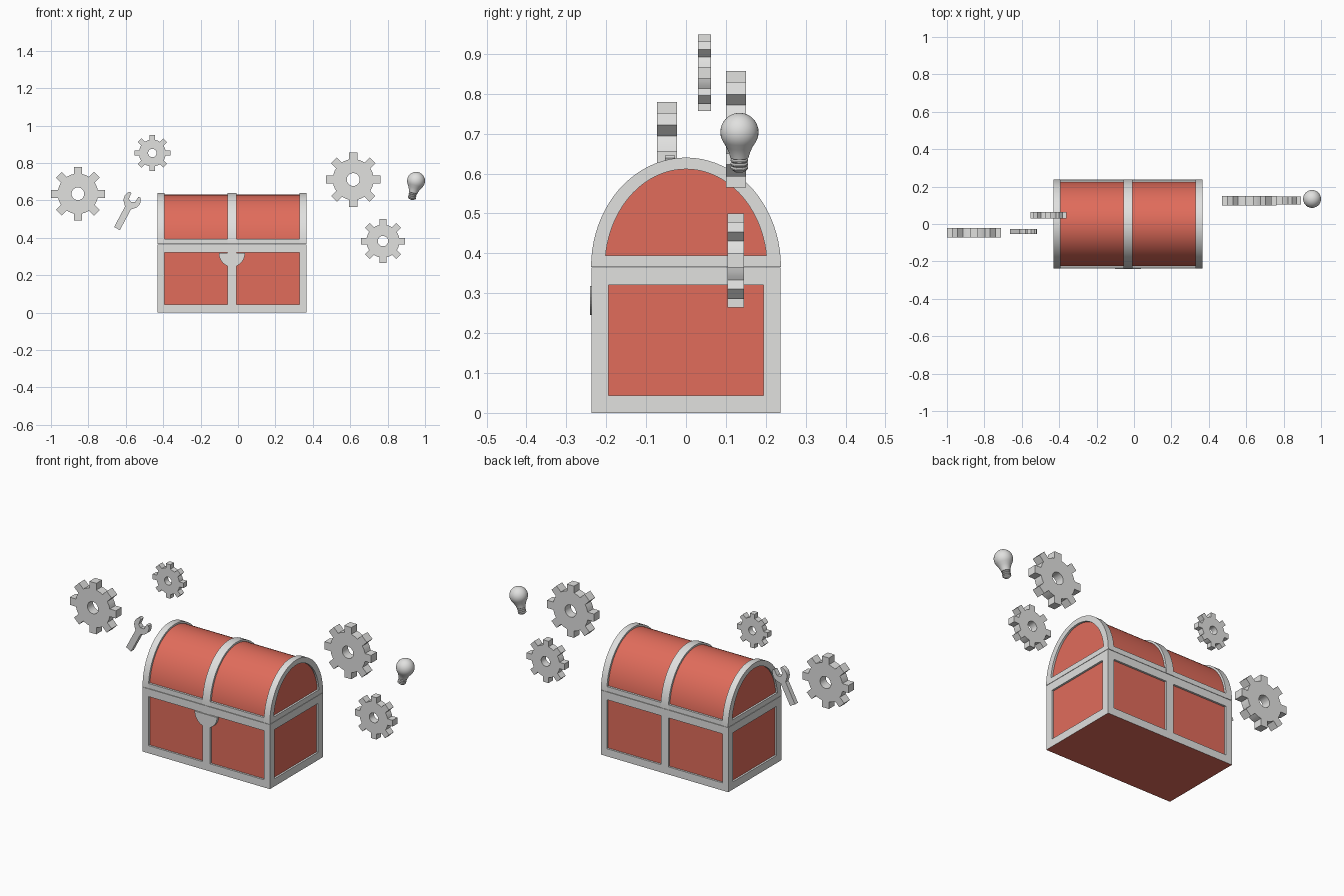
import bpy, bmesh, math
from mathutils import Matrix, Vector

if "Cube" in bpy.data.objects:
    bpy.data.objects.remove(bpy.data.objects["Cube"])


def material(name, rgb):
    m = bpy.data.materials.new(name)
    m.diffuse_color = (*rgb, 1)
    m.use_nodes = True
    m.node_tree.nodes["Principled BSDF"].inputs["Base Color"].default_value = m.diffuse_color
    return m


RED = material("coral_red", (0.75, 0.15, 0.105))
GREY = material("light_grey", (0.75, 0.75, 0.74))


def finish(name, bm, mat, smooth=False):
    bmesh.ops.recalc_face_normals(bm, faces=bm.faces[:])
    me = bpy.data.meshes.new(name)
    bm.to_mesh(me)
    bm.free()
    me.materials.append(mat)
    ob = bpy.data.objects.new(name, me)
    bpy.context.collection.objects.link(ob)
    if smooth:
        bpy.ops.object.select_all(action='DESELECT')
        ob.select_set(True)
        bpy.context.view_layer.objects.active = ob
        bpy.ops.object.shade_smooth_by_angle(angle=math.radians(35))
    return ob


def box(name, x, y, z, mat):
    bm = bmesh.new()
    bmesh.ops.create_cube(bm, size=1)
    for v in bm.verts:
        v.co = [(r[0] + r[1]) / 2 + c * (r[1] - r[0]) for c, r in zip(v.co, (x, y, z))]
    return finish(name, bm, mat)


def prism(name, pts, to3d, d0, d1, mat, smooth=False):
    """Extrude a flat outline from depth d0 to d1."""
    bm = bmesh.new()
    a = [bm.verts.new(to3d(p, d0)) for p in pts]
    b = [bm.verts.new(to3d(p, d1)) for p in pts]
    bm.faces.new(a)
    bm.faces.new(b[::-1])
    for i in range(len(pts)):
        j = (i + 1) % len(pts)
        bm.faces.new((a[i], a[j], b[j], b[i]))
    return finish(name, bm, mat, smooth)


def along_x(p, d):
    return (d, p[0], p[1])


def along_y(p, d):
    return (p[0], d, p[1])


def arc(a, b, z, n=40):
    return [(a * math.cos(math.pi * i / n), z + b * math.sin(math.pi * i / n)) for i in range(n + 1)]


# Chest dimensions
X0, X1, Y, XM = -0.43, 0.365, 0.237, -0.0325
INSET = 0.011
SPLIT, LID = 0.364, 0.366

# Chest base: red core, rails and posts
box("base_panels", (X0 + INSET, X1 - INSET), (-Y + INSET, Y - INSET), (0.03, 0.33), RED)
foot = box("bottom_rail", (X0, X1), (-Y, Y), (0, 0.043), GREY)
foot.data.materials.append(RED)
for f in foot.data.polygons:          # underside is red
    if f.normal.z < -0.5:
        f.material_index = 1
box("base_top_rail", (X0, X1), (-Y, Y), (0.32, SPLIT), GREY)
for sx, xr in (("left", (X0, X0 + 0.037)), ("right", (X1 - 0.037, X1))):
    for sy, yr in (("front", (-Y, -Y + 0.043)), ("back", (Y - 0.043, Y))):
        box(f"{sy}_{sx}_post", xr, yr, (0.043, 0.32), GREY)
for sy, yr in (("front", (-Y, -Y + 0.03)), ("back", (Y - 0.03, Y))):
    box(f"{sy}_middle_post", (XM - 0.024, XM + 0.024), yr, (0.043, 0.32), GREY)

# Half-round latch plate
latch = [(XM + 0.07 * math.cos(t), 0.318 + 0.073 * math.sin(t))
         for t in [math.pi + math.pi * i / 24 for i in range(25)]]
prism("latch_plate", latch, along_y, -Y - 0.004, -Y + 0.02, GREY)

# Domed lid: red barrel, rail and three hoops
prism("lid_barrel", arc(Y - INSET, 0.264, LID), along_x, X0 + INSET, X1 - INSET, RED, True)
box("lid_rail", (X0, X1), (-Y + 0.0005, Y - 0.0005), (LID, 0.394), GREY)
hoop = arc(Y + 0.001, 0.274, LID) + arc(0.203, 0.245, LID)[::-1]
for n, a, b in (("left", X0, X0 + 0.037), ("middle", XM - 0.024, XM + 0.024), ("right", X1 - 0.037, X1)):
    prism(f"{n}_lid_hoop", hoop, along_x, a, b, GREY, True)


# Floating gears with eight square teeth and a round hole
def gear(name, cx, cz, R, y0, y1):
    root, w, hole = 0.75 * R, 0.15 * R, 0.235 * R
    outer = []
    for k in range(8):
        base = k * math.pi / 4
        rr = math.sqrt(root ** 2 - w ** 2)
        half = math.atan2(w, rr)
        local = [(rr, -w), (R, -w), (R, w), (rr, w)]
        for s in (1, 2):
            t = half + (math.pi / 4 - 2 * half) * s / 3
            local.append((root * math.cos(t), root * math.sin(t)))
        c, s = math.cos(base), math.sin(base)
        outer += [(x * c - z * s, x * s + z * c) for x, z in local]
    inner = []
    for x, z in outer:
        r = math.hypot(x, z)
        inner.append((x / r * hole, z / r * hole))
    bm = bmesh.new()
    loops = [[bm.verts.new((cx + x, y, cz + z)) for x, z in pts]
             for pts, y in ((outer, y0), (outer, y1), (inner, y1), (inner, y0))]
    n = len(outer)
    for k in range(4):
        p, q = loops[k], loops[(k + 1) % 4]
        for i in range(n):
            j = (i + 1) % n
            bm.faces.new((p[i], p[j], q[j], q[i]))
    finish(name, bm, GREY, True)


gear("far_left_gear", -0.856, 0.635, 0.144, -0.073, -0.022)
gear("upper_left_gear", -0.458, 0.853, 0.096, 0.03, 0.063)
gear("upper_right_gear", 0.616, 0.711, 0.146, 0.10, 0.151)
gear("lower_right_gear", 0.775, 0.382, 0.118, 0.104, 0.146)

# Open-ended wrench: u runs along the handle, v across it
head = [(0.173 + 0.046 * math.cos(math.radians(t)), 0.046 * math.sin(math.radians(t)))
        for t in range(45, 150, 15)]
side = [(0.160, 0.0), (0.170, 0.019), (0.204, 0.021)] + head + [(0.125, 0.0175), (0.0, 0.0175)]
outline = side + [(u, -v) for u, v in side[:0:-1]]
ang = math.radians(62)
cu, su = math.cos(ang), math.sin(ang)
wrench = [(-0.647 + u * cu - v * su, 0.449 + u * su + v * cu) for u, v in outline]
prism("wrench", wrench, along_y, -0.053, -0.027, GREY, True)

# Light bulb: turned profile, tilted sideways
prof = [(0.048 * math.sin(math.radians(t)), 0.048 * math.cos(math.radians(t))) for t in range(0, 121, 10)]
prof += [(0.033, -0.038), (0.026, -0.054), (0.023, -0.066)]
for k in range(3):
    z = -0.068 - 0.010 * k
    prof += [(0.019, z), (0.022, z - 0.003), (0.022, z - 0.006), (0.019, z - 0.009)]
prof += [(0.012, -0.102), (0.0, -0.105)]
bm = bmesh.new()
vs = [bm.verts.new((r, 0, z)) for r, z in prof]
es = [bm.edges.new(p) for p in zip(vs, vs[1:])]
bmesh.ops.spin(bm, geom=vs + es, cent=(0, 0, 0), axis=(0, 0, 1), angle=2 * math.pi, steps=28)
bmesh.ops.remove_doubles(bm, verts=bm.verts[:], dist=0.0003)
bm.transform(Matrix.Translation(Vector((0.952, 0.134, 0.704))) @ Matrix.Rotation(math.radians(14), 4, 'Y'))
finish("light_bulb", bm, GREY, True)
